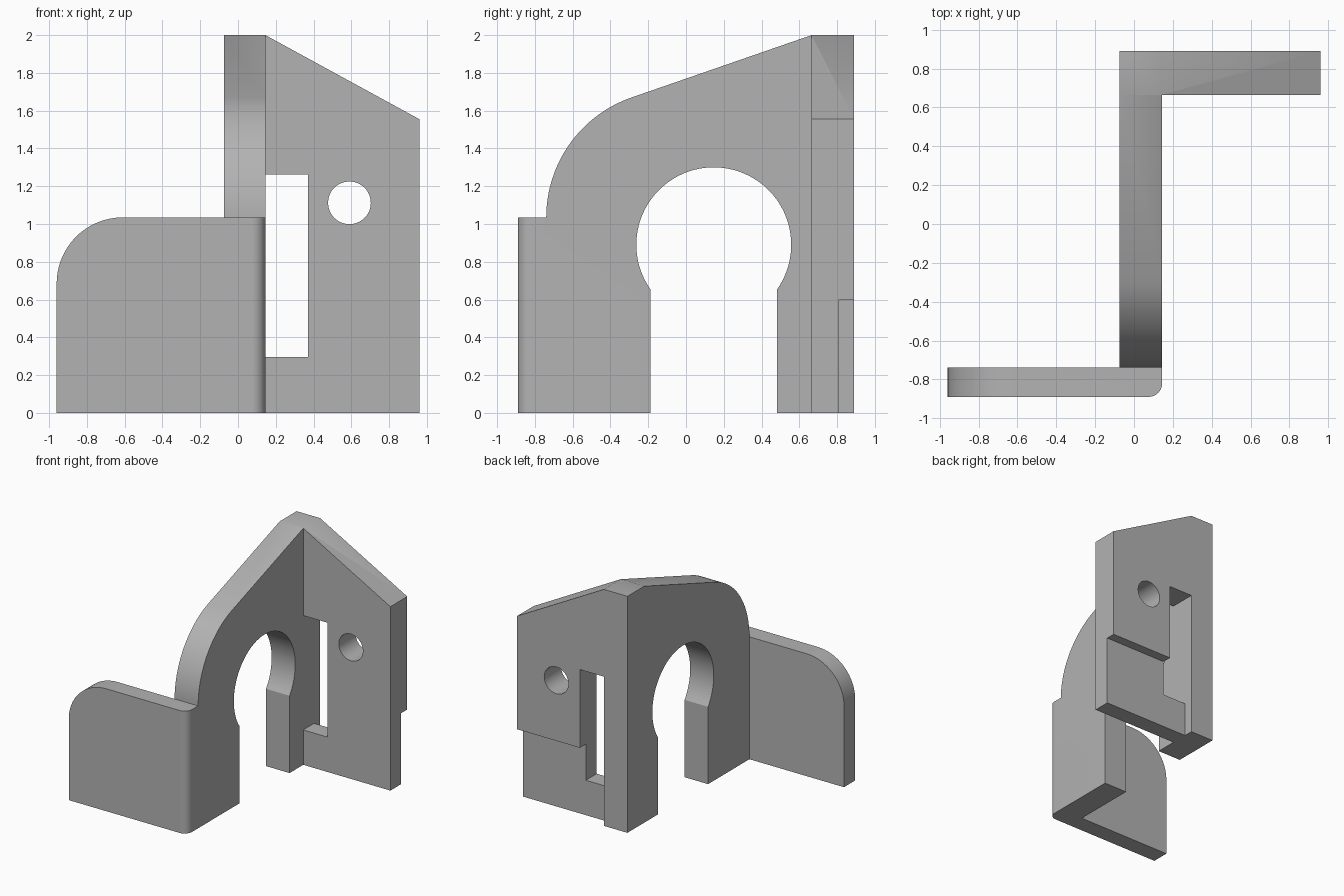
import bpy, bmesh
from math import sin, cos, radians, sqrt, atan2, degrees
from mathutils import Vector

if "Cube" in bpy.data.objects:
    bpy.data.objects.remove(bpy.data.objects["Cube"], do_unlink=True)

grey = bpy.data.materials.new("plain grey")
grey.use_nodes = True
grey.diffuse_color = (0.45, 0.45, 0.45, 1)
grey.node_tree.nodes["Principled BSDF"].inputs["Base Color"].default_value = (0.45, 0.45, 0.45, 1)


def arc(cx, cy, r, start, end, n):
    """Points on an arc, angles in degrees."""
    angles = [radians(start + (end - start) * i / n) for i in range(n + 1)]
    return [(cx + r * cos(a), cy + r * sin(a)) for a in angles]


def prism(name, profile, axis, low, high):
    """Extrude a 2D profile along an axis; the profile uses the other two axes in order."""
    place = {"x": lambda u, v, w: (w, u, v),
             "y": lambda u, v, w: (u, w, v),
             "z": lambda u, v, w: (u, v, w)}[axis]
    bm = bmesh.new()
    face = bm.faces.new([bm.verts.new(place(u, v, low)) for u, v in profile])
    top = bmesh.ops.extrude_face_region(bm, geom=[face])["geom"]
    shift = Vector(place(0, 0, high - low))
    bmesh.ops.translate(bm, vec=shift, verts=[g for g in top if isinstance(g, bmesh.types.BMVert)])
    bmesh.ops.recalc_face_normals(bm, faces=bm.faces)
    mesh = bpy.data.meshes.new(name)
    bm.to_mesh(mesh)
    bm.free()
    mesh.materials.append(grey)
    obj = bpy.data.objects.new(name, mesh)
    bpy.context.collection.objects.link(obj)
    return obj


def rect(u0, u1, v0, v1):
    return [(u0, v0), (u1, v0), (u1, v1), (u0, v1)]


# Main dimensions
left, right = -0.96, 0.96
web_l, web_r = -0.075, 0.145
front, front_in, back_in, back = -0.89, -0.74, 0.665, 0.89
shelf, top = 1.035, 2.0

# Z-shaped plan, with a rounded front corner, raised to full height
plan = [(left, front)] + arc(web_r - 0.07, front + 0.07, 0.07, -90, 0, 10)
plan += [(web_r, back_in), (right, back_in), (right, back),
         (web_l, back), (web_l, front_in), (left, front_in)]
bracket = prism("bracket", plan, "z", 0, top)

cutters = []


def cut(*args):
    cutters.append(prism(*args))


# Space above the front plate, with its rounded upper corner
r = 0.35
cut("front_plate_trim", [(-1.2, shelf - r)] + arc(left + r, shelf - r, r, 180, 90, 24)
    + [(0.4, shelf), (0.4, 2.3), (-1.2, 2.3)], "y", -1.1, front_in)

# Curved shoulder and straight slope of the middle web
r = 0.672
shoulder = arc(front_in + r, shelf, r, 180, 109.07, 32)
end = Vector(shoulder[-1])
slope_end = Vector((back_in, top))
slope_end += (slope_end - end) * 0.1
cut("web_trim", shoulder + [tuple(slope_end), (slope_end.x, 2.3), (-0.95, 2.3), (-0.95, 1.2)],
    "x", -0.3, 0.4)

# Sloping top of the back plate
cut("back_plate_trim", [(0.045, 2.0546), (1.06, 1.5004), (1.06, 2.3), (0.045, 2.3)], "y", 0.5, 1.1)

# Keyhole through the web
cy, cz, r, half = 0.147, 0.89, 0.41, 0.335
a = degrees(atan2(-sqrt(r * r - half * half), half))
cut("keyhole", [(cy - half, -0.2), (cy + half, -0.2)] + arc(cy, cz, r, a, 180 - a, 64), "x", -0.3, 0.4)

# Slot, round hole and rear recess in the back plate
cut("slot", rect(web_r, 0.37, 0.295, 1.262), "y", 0.5, 1.1)
cut("round_hole", arc(0.59, 1.112, 0.113, 0, 360, 48)[:-1], "y", 0.5, 1.1)
cut("rear_recess", rect(web_r, 1.1, -0.2, 0.6), "y", 0.81, 1.1)

bpy.ops.object.select_all(action="DESELECT")
bracket.select_set(True)
bpy.context.view_layer.objects.active = bracket
for cutter in cutters:
    cutter.hide_render = True
    mod = bracket.modifiers.new(cutter.name, "BOOLEAN")
    mod.operation = "DIFFERENCE"
    mod.solver = "EXACT"
    mod.object = cutter
    bpy.ops.object.modifier_apply(modifier=mod.name)
for cutter in cutters:
    bpy.data.objects.remove(cutter, do_unlink=True)
bpy.ops.object.shade_smooth_by_angle(angle=radians(30))
